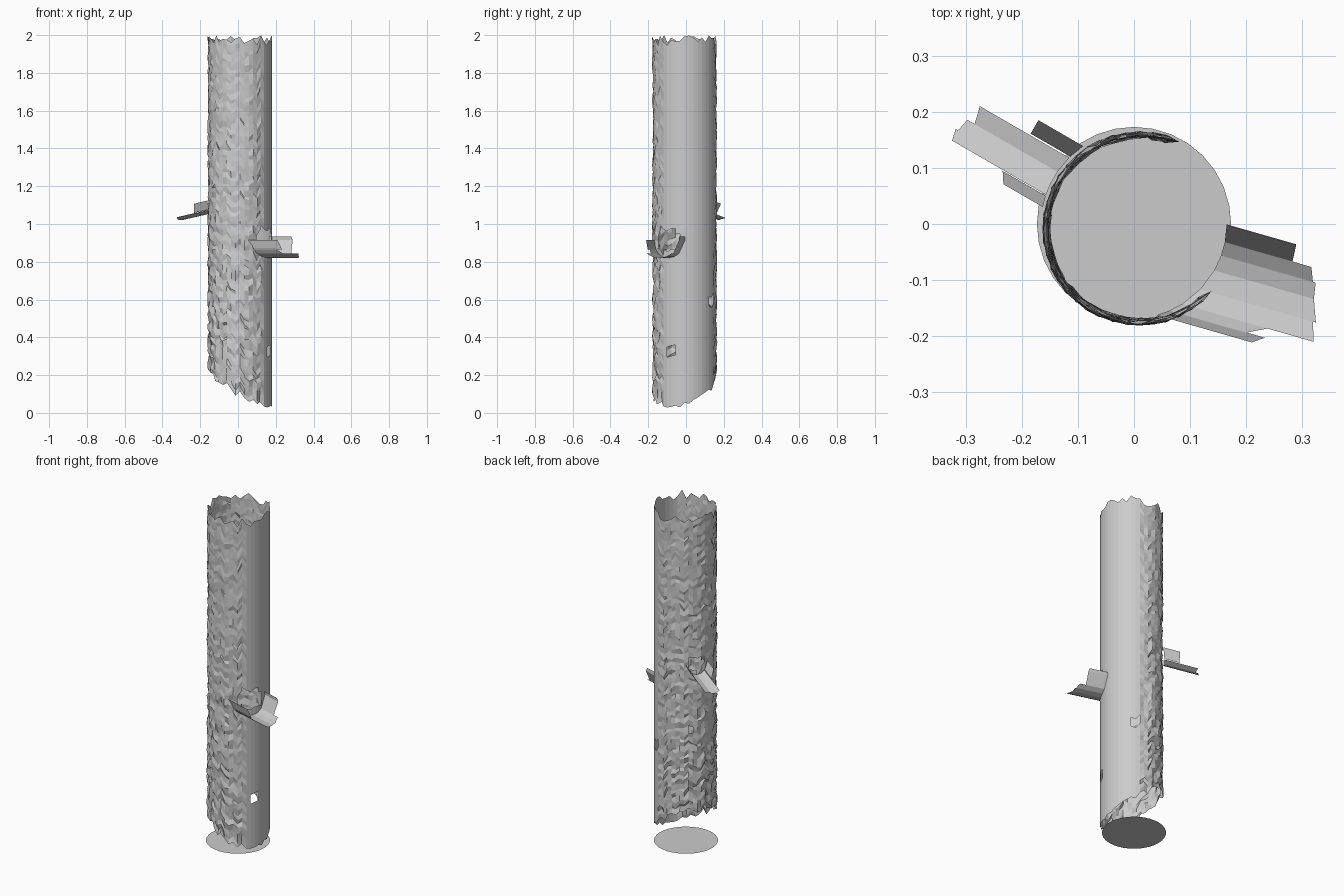
import bpy, bmesh, math, random
from mathutils import Vector

if "Cube" in bpy.data.objects:
    bpy.data.objects.remove(bpy.data.objects["Cube"])

random.seed(4)
CX, CY, R = 0.01, -0.008, 0.17
SIDES, ROWS = 44, 72

# branch stubs: heading (deg), sideways offset, height, radius, slope,
# and the reach of each strip by its angle span around the stub
STUBS = {
    "right_broken_branch": (-16, -0.05, 0.915, 0.095, 0.0,
        [(-180, -148, 0.26, 0.28), (-152, -132, 0.24, 0.28), (-132, -108, 0.365, 0.355),
         (-108, -84, 0.36, 0.345), (-84, -66, 0.345, 0.34), (-66, -48, 0.335, 0.325),
         (-48, 0, 0.29, 0.288), (0, 12, 0.288, 0.28)]),
    "left_broken_branch": (150, -0.01, 1.115, 0.065, -0.2,
        [(-180, -125, 0.24, 0.24), (-122, -92, 0.343, 0.335), (-92, -70, 0.35, 0.355),
         (-70, -48, 0.36, 0.355), (-46, 0, 0.25, 0.237)]),
}


def finish(name, bm):
    mesh = bpy.data.meshes.new(name)
    bm.to_mesh(mesh)
    bm.free()
    obj = bpy.data.objects.new(name, mesh)
    bpy.context.collection.objects.link(obj)
    return obj


def stub_axes(heading):
    a = math.radians(heading)
    return Vector((math.cos(a), math.sin(a), 0)), Vector((-math.sin(a), math.cos(a), 0))


def in_opening(p):
    # knot holes behind the branch stubs
    for heading, side, z, r, _, _ in STUBS.values():
        d, n = stub_axes(heading)
        if p.dot(d) > 0 and math.hypot(p.dot(n) - side, p.z - z) < r * 0.7:
            return True
    # small square chips missing from the bark
    for az, z in ((-25, 0.335), (57, 0.6), (135, 0.73)):
        a = math.degrees(math.atan2(p.y - CY, p.x - CX))
        if abs(a - az) < 8 and abs(p.z - z) < 0.027:
            return True
    return False


# hollow trunk: smooth on the right, rough bark on the front, left and back
bm = bmesh.new()
grid = []
for i in range(SIDES):
    az = -180 + 360 * i / SIDES
    a = math.radians(az)
    rough = 0.0 if -42 < az < 68 else 1.0
    low = 0.145 - 0.105 * math.cos(a + math.radians(28)) + random.uniform(-0.02, 0.02)
    high = 2.0 if i == 5 else 2.0 - random.uniform(0, 0.055)
    column = []
    for j in range(ROWS + 1):
        t = j / ROWS
        z = low + (high - low) * t
        r = R
        if rough:
            strength = 1.15 - 0.6 * t
            r -= random.uniform(-0.004, 0.011) * strength
            if 0 < j < ROWS:
                z += random.uniform(-0.011, 0.011)
        column.append(bm.verts.new((CX + r * math.cos(a), CY + r * math.sin(a), z)))
    grid.append(column)
for i in range(SIDES):
    for j in range(ROWS):
        b = (i + 1) % SIDES
        quad = (grid[i][j], grid[b][j], grid[b][j + 1], grid[i][j + 1])
        centre = sum((v.co for v in quad), Vector()) / 4
        if not in_opening(centre):
            bm.faces.new(quad)
finish("hollow_trunk", bm)

# broken branch stubs made of splintered strips
for name, (heading, side, z, r, slope, strips) in STUBS.items():
    d, n = stub_axes(heading)
    bm = bmesh.new()
    for a0, a1, reach0, reach1 in strips:
        ring = []
        for ang, reach in ((a0, reach0), (a1, reach1)):
            a = math.radians(ang)
            off = side + r * math.cos(a)
            start = math.sqrt(max(R * R - off * off, 0.0)) - 0.005
            for s in (start, reach):
                p = d * s + n * off
                p.z = z + r * math.sin(a) + slope * (s - 0.2)
                ring.append(bm.verts.new(p))
        bm.faces.new((ring[0], ring[1], ring[3], ring[2]))
    finish(name, bm)

# flat disc on the ground
bm = bmesh.new()
bmesh.ops.create_circle(bm, cap_ends=True, segments=32, radius=0.173)
finish("base_disc", bm)
